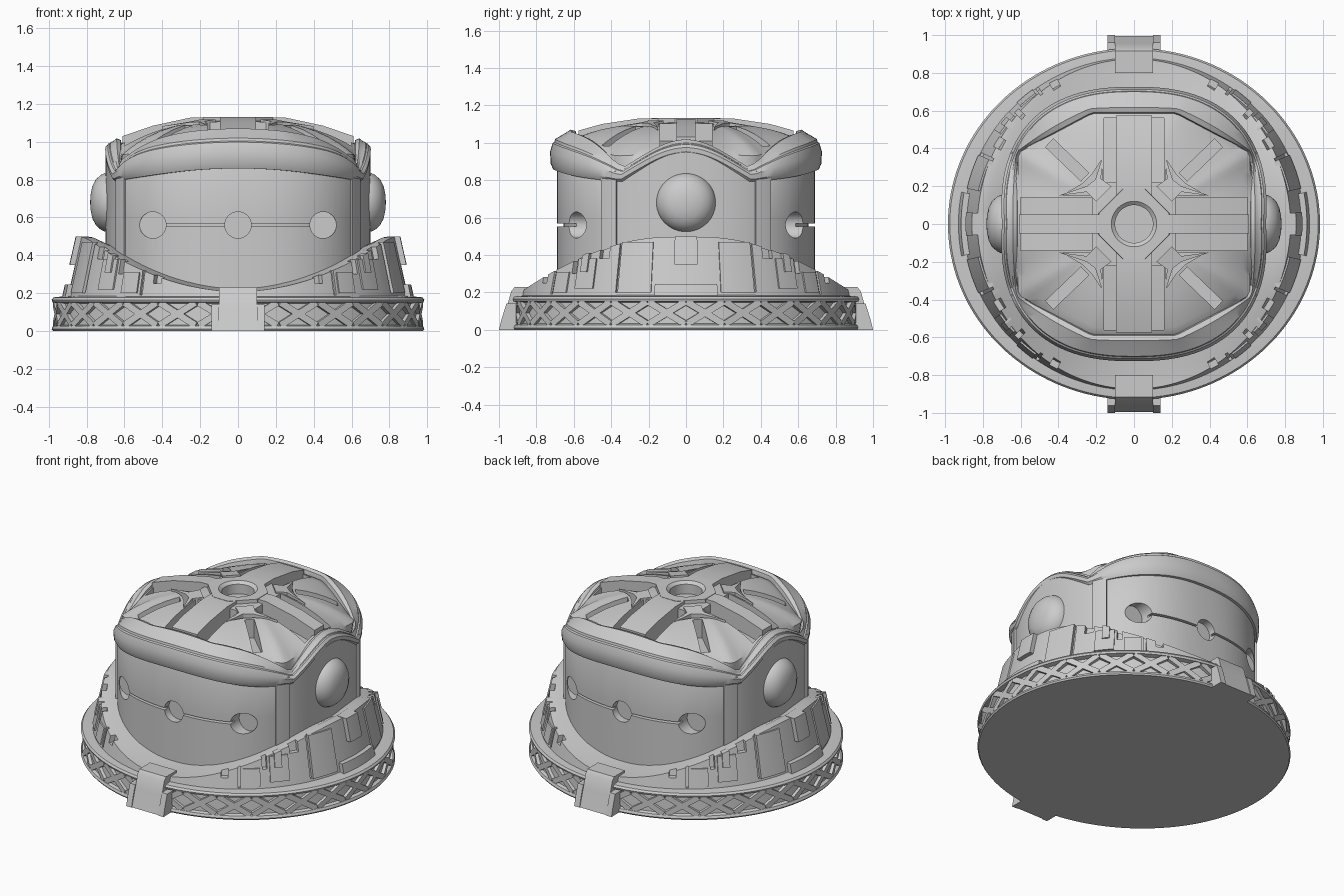
import bpy, bmesh, math
from mathutils import Vector
from math import sin, cos, pi, radians

if "Cube" in bpy.data.objects:
    bpy.data.objects.remove(bpy.data.objects["Cube"])

N = 144
ANG = [2 * pi * i / N for i in range(N)]
SIGNS = [(1, 1), (-1, 1), (-1, -1), (1, -1)]


def loft(name, *pieces, wrap=False):
    """One object; each piece is a list of equal rings skinned together."""
    bm = bmesh.new()
    for rings in pieces:
        vs = [[bm.verts.new(p) for p in r] for r in rings]
        n, m = len(vs[0]), len(vs)
        for i in range(m if wrap else m - 1):
            a, b = vs[i], vs[(i + 1) % m]
            for j in range(n):
                k = (j + 1) % n
                bm.faces.new((a[j], a[k], b[k], b[j]))
        if not wrap:
            bm.faces.new(vs[0])
            bm.faces.new(vs[-1])
    bmesh.ops.recalc_face_normals(bm, faces=bm.faces)
    me = bpy.data.meshes.new(name)
    bm.to_mesh(me)
    bm.free()
    ob = bpy.data.objects.new(name, me)
    bpy.context.collection.objects.link(ob)
    return ob


def cut(ob, cutter):
    cutter.hide_render = True
    mod = ob.modifiers.new("cut", 'BOOLEAN')
    mod.object, mod.operation, mod.solver = cutter, 'DIFFERENCE', 'EXACT'
    bpy.context.view_layer.objects.active = ob
    bpy.ops.object.modifier_apply(modifier="cut")
    bpy.data.objects.remove(cutter)


def fold(t):
    return math.degrees(math.atan2(abs(sin(t)), abs(cos(t))))


def table(pts, x):
    for (a, u), (b, v) in zip(pts, pts[1:]):
        if x <= b:
            return u + (v - u) * max(0, x - a) / (b - a)
    return pts[-1][1]


def smooth(pts, t, keep=28):
    """Table lookup averaged over a window that closes at the sharp dip."""
    f = fold(t)
    w = min(8, abs(f - keep))
    return sum(table(pts, fold(radians(f + w * k / 4))) for k in range(-4, 5)) / 9


def block(c, ax, ay, az):
    c, ax, ay, az = map(Vector, (c, ax, ay, az))
    return [[c + s * az + i * ax + j * ay for i, j in SIGNS] for s in (-1, 1)]


def rod(c, axis, r, n=28):
    """Cylinder piece from c along the axis vector."""
    c, d = Vector(c), Vector(axis)
    u = d.orthogonal().normalized()
    w = d.normalized().cross(u)
    return [[c + d * s + r * (u * cos(2 * pi * i / n) + w * sin(2 * pi * i / n)) for i in range(n)] for s in (0, 1)]


# shared plan curves: outer head outline, inner brow outline, brow heights
def head_r(t):
    return (abs(cos(t) / .70) ** 2.5 + abs(sin(t) / .69) ** 2.5) ** -.4


def hex_r(t):
    x, y = abs(cos(t)) + 1e-6, abs(sin(t)) + 1e-6
    return min(.62 / x, .59 / y, .227 / (.17 * x + .32 * y))


def brow_top(t):
    return smooth([(0, 1.025), (8, 1.012), (16, .965), (28, .87), (36, .94), (45, 1.0), (60, 1.045), (75, 1.065),
                   (90, 1.072)], t)


def brow_low(t):
    return smooth([(0, .945), (8, .935), (16, .88), (28, .79), (45, .81), (60, .835), (75, .855), (90, .86)], t)


def crown_edge(t):
    return smooth([(0, 1.0), (12, .97), (28, .91), (45, .96), (60, 1.01), (90, 1.04)], t, 200)


def pol(t, r, z):
    return Vector((r * cos(t), r * sin(t), z))


def arc(a, b, section, n=16):
    """Piece running round from angle a to b (degrees)."""
    return [[pol(t, r, z) for r, z in section(t)] for t in (radians(a + (b - a) * i / n) for i in range(n + 1))]


def quads(a, b):
    return [(a, b), (180 - b, 180 - a), (180 + a, 180 + b), (360 - b, 360 - a)]


# base plate with recessed rim
base_prof = [(.978, 0), (.985, .01), (.978, .026), (.957, .033), (.95, .145), (.98, .152), (.985, .165), (.975, .178),
             (.9, .185)]
loft("base_plate", [[(r * cos(t), r * .945 * sin(t), z) for t in ANG] for r, z in base_prof])

# crossed lattice bars around the rim
bars, cells = [], 28
for i in range(cells):
    t = 2 * pi * (i + .5) / cells
    c = Vector((.958 * cos(t), .958 * .945 * sin(t), .09))
    tan = Vector((-sin(t), .945 * cos(t), 0)).normalized()
    out = Vector((tan.y, -tan.x, 0))
    for s in (-1, 1):
        d = tan * .1 + Vector((0, 0, s * .06))
        bars.append(block(c, d, d.cross(out).normalized() * .018, out * .014))
loft("rim_lattice", *bars)

# front and back clips
for s, nm in ((-1, "front_clip"), (1, "back_clip")):
    mid = [(.8, 0), (.995, 0), (.98, .05), (.958, .12), (.935, .205), (.915, .23), (.8, .23)]
    side = [(.85, 0), (1.0, 0), (.985, .06), (.96, .14), (.85, .14)]
    loft(nm, [[(x, s * y, z) for y, z in mid] for x in (-.1, .1)],
         *[[[(x, s * y, z) for y, z in side] for x in (m * .1, m * .14)] for m in (-1, 1)])


# collar, high at the sides and low at front and back
def col_top(t):
    return smooth([(0, .50), (18, .49), (35, .42), (50, .34), (60, .29), (72, .235), (90, .20)], t, 200)


def col_r(t, z):
    return (1 - (z - .18) * .25) / math.hypot(cos(t) / .9, sin(t) / .88)


rings = [[], [], [], [], []]
for t in ANG:
    h = col_top(t)
    lift = table([(0, -.07), (45, -.02), (70, .01), (90, .02)], fold(t))
    for ring, (r, z) in zip(rings, [(col_r(t, .17), .17), (col_r(t, h), h), (col_r(t, h) - .05, h),
                                    (.66, h + lift), (.6, .17)]):
        ring.append(pol(t, r, z))
collar = loft("collar", *[rings])


def col_patch(a, b, z0, z1, inn, out):
    def sec(t):
        hi = min(z1, col_top(t) + .006) if out < .1 else z1
        return [(col_r(t, z0) - inn, z0), (col_r(t, z0) + out, z0), (col_r(t, hi) + out, hi), (col_r(t, hi) - inn, hi)]
    return arc(a, b, sec, 8)


# chipped notches, then raised collar plates
notches = [(24, 25, .2, .6, .015), (29, 33, .38, .6, .03), (43, 45, .3, .6, .035), (54, 55, .19, .5, .015),
           (59, 62, .25, .5, .035)]
cut(collar, loft("collar_cutter", *[col_patch(a, b, z0, z1, d, .2)
                                    for p, q, z0, z1, d in notches for a, b in quads(p, q)]))
plates = [(12, 24, .2, .47, .009), (34, 42, .22, .38, .01), (46, 53, .2, .31, .009), (37, 40, .31, .41, .02)]
loft("collar_plates", *[col_patch(a, b, z0, z1, .02, o) for p, q, z0, z1, o in plates for a, b in quads(p, q)],
     *[col_patch(c - w, c + w, z0, z1, .04, o) for c in (0, 180)
       for w, z0, z1, o in ((4, .35, .5, .03), (10.5, .18, .245, .03))])

# head shell with domed crown
rings = [[pol(t, head_r(t), z) for t in ANG] for z in (.1, .6)]
rings.append([pol(t, head_r(t), brow_low(t) + .01) for t in ANG])
rings.append([pol(t, head_r(t) * .95, (brow_low(t) + brow_top(t)) / 2) for t in ANG])
for s in (.99, .93, .86, .77, .66, .54, .4, .25, .1, .03):
    rings.append([pol(t, hex_r(t) * s, crown_edge(t) + (1.112 - crown_edge(t)) * (1 - s ** 3)) for t in ANG])
head = loft("head_shell", rings)

# crown slots, visor holes and visor line cut into the shell
ribx = [(.14, 1.13), (.25, 1.128), (.45, 1.085), (.61, 1.03)]
riby = [(.14, 1.13), (.25, 1.13), (.45, 1.1), (.575, 1.065)]
cuts = [rod((0, 0, 1.05), (0, 0, .3), .105)]
for sx, sy in SIGNS:
    px = [(.22, 1.3), (.22, 1.01), (.45, .98), (.6, .94), (.6, 1.3)]
    py = [(.22, 1.3), (.22, 1.01), (.45, .99), (.56, .97), (.56, 1.3)]
    cuts.append([[(sx * u, sy * y, z) for u, z in px] for y in (.045, .14)])
    cuts.append([[(sx * x, sy * u, z) for u, z in py] for x in (.09, .16)])
    d = Vector((sx * .72, sy * .69, 0)).normalized()
    n = Vector((-d.y, d.x, 0))
    cuts.append(block(d * .49 + Vector((0, 0, 1.15)), d * .13, n * .03, (0, 0, .19)))
    tri = [(.17, .15), (.38, .15), (.27, .215), (.225, .26), (.17, .34)]
    cuts.append([[(sx * x, sy * y, z) for x, y in tri] for z in (1.015, 1.3)])
for s in (-1, 1):
    for x, y in ((-.45, .53), (0, .64), (.45, .53)):
        cuts.append(rod((x, s * y, .56), (0, s * .4, 0), .07))
cut(head, loft("head_cutter", *cuts))
line = lambda t: [(head_r(t) * k, z) for k, z in ((.95, .553), (1.1, .553), (1.1, .567), (.95, .567))]
cut(head, loft("line_cutter", arc(53, 127, line, 48), arc(233, 307, line, 48)))


# visor side frames
def frame(t):
    k = head_r(t)
    return [(k - .03, .2), (k + .012, .2), (k + .012, .85), (k - .03, .85)]


loft("visor_frames", *[arc(a, b, frame) for a, b in quads(30, 37)])


# rolled brow following the wavy crown edge
def brow(t):
    p, q, lo, hi = head_r(t), hex_r(t), brow_low(t), brow_top(t)
    d, o = hi - lo, .99 + .055 * abs(sin(t))
    return [(p * .95, lo), (p * (o - .015), lo), (p * (o + .005), lo + .15 * d), (p * (o + .008), lo + .45 * d),
            (p * (o - .012), lo + .66 * d), (p * (o - .025), lo + .69 * d), (p * (o - .03), lo + .76 * d),
            (p * .5 + q * .5, hi - .015), (p * .27 + q * .73, hi), (q, hi - .008), (q * .985, hi - .05),
            (p * .9, lo + .3 * d)]


loft("brow_roll", [[pol(t, r, z) for r, z in brow(t)] for t in ANG], wrap=True)

# crown ribs, hub ring and corner webs
ribs = []
for s in (-1, 1):
    for pts, w, f in ((ribx, .05, lambda u, v, z: (s * u, v, z)), (riby, .095, lambda u, v, z: (v, s * u, z))):
        prof = pts + [(pts[-1][0], pts[-1][1] - .12), (pts[0][0], 1.0)]
        ribs.append([[f(u, v, z) for u, z in prof] for v in (-w, w)])
loft("crown_ribs", *ribs)
oct_ring = lambda t: .185 / max(abs(cos(t)), abs(sin(t)), (abs(cos(t)) + abs(sin(t))) * .76)
loft("crown_hub", [[pol(t, r, z) for r, z in ((.1, 1.02), (.1, 1.115), (.12, 1.132), (oct_ring(t), 1.132),
                                              (oct_ring(t) + .01, 1.0))] for t in ANG], wrap=True)
web = [(.12, .2), (.2, .12), (.25, .17), (.4, .15), (.25, .2), (.205, .235), (.165, .36), (.175, .24)]
loft("crown_webs", *[[[(sx * x, sy * y, z - .2 * max(0, math.hypot(x, y) - .25)) for x, y in web]
                      for z in (1.0, 1.118)] for sx, sy in SIGNS])

# round side caps
for s, nm in ((1, "right_side_cap"), (-1, "left_side_cap")):
    prof = [(.16, .66), (.158, .695), (.145, .725), (.12, .752), (.085, .77), (.04, .779), (.01, .781)]
    loft(nm, [[(s * x, r * cos(t), .68 + r * sin(t)) for t in ANG[::3]] for r, x in prof])

# smooth shading with crisp edges
bpy.ops.object.select_all(action='DESELECT')
for ob in bpy.data.objects:
    ob.select_set(True)
    bpy.context.view_layer.objects.active = ob
bpy.ops.object.shade_smooth_by_angle(angle=radians(32))
